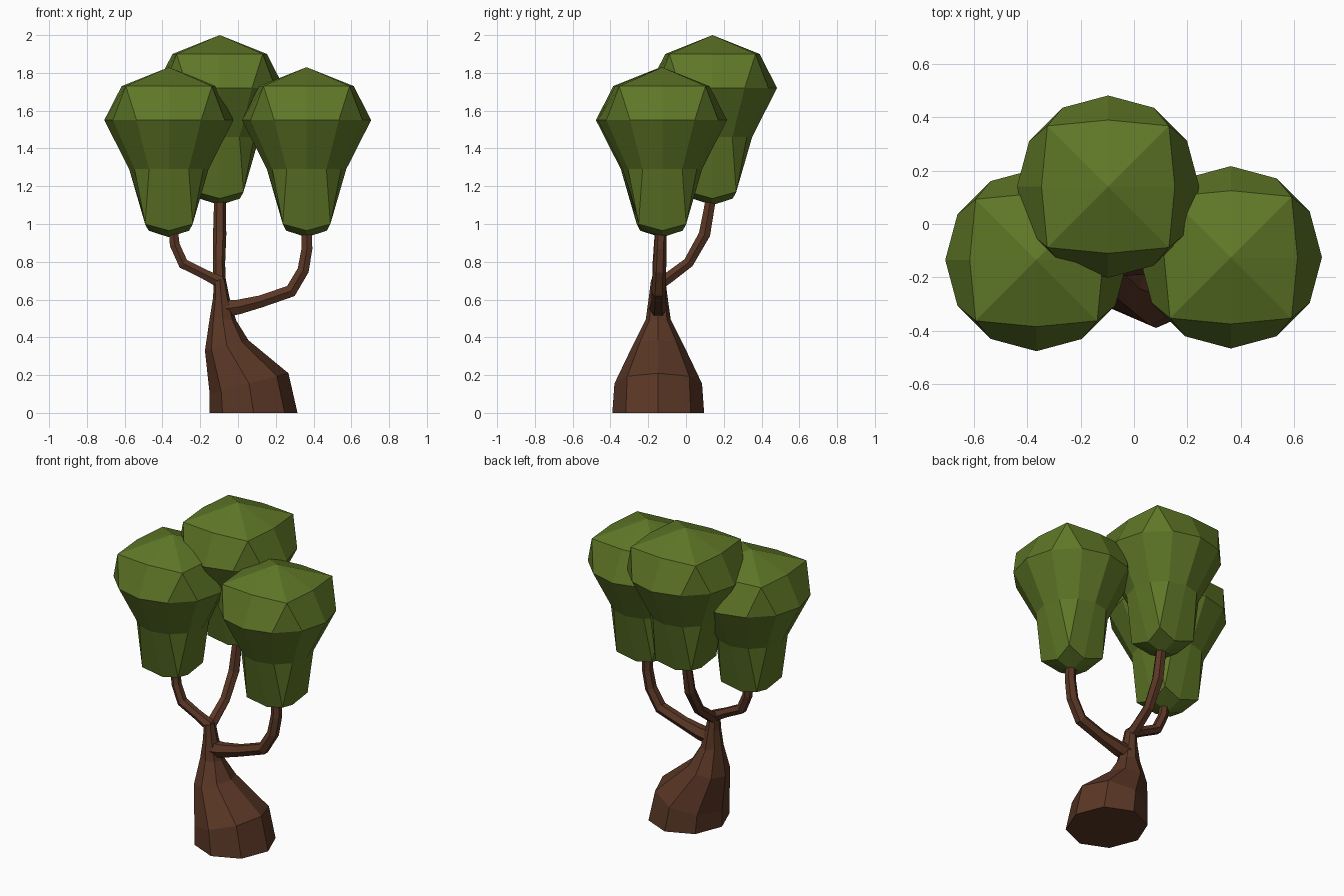
import bpy, bmesh, math
from mathutils import Vector

if "Cube" in bpy.data.objects:
    bpy.data.objects.remove(bpy.data.objects["Cube"])


def material(name, rgb):
    m = bpy.data.materials.new(name)
    m.diffuse_color = (*rgb, 1)
    m.use_nodes = True
    m.node_tree.nodes["Principled BSDF"].inputs["Base Color"].default_value = m.diffuse_color
    return m


BARK = material("brown bark", (0.102, 0.038, 0.019))
LEAF = material("leaf green", (0.114, 0.185, 0.020))


def loft(name, rings, mat, start=None, end=None):
    """Skin a list of equal-length rings; ends close to a point or a flat cap."""
    bm = bmesh.new()
    loops = [[bm.verts.new(p) for p in r] for r in rings]
    n = len(loops[0])
    for a, b in zip(loops, loops[1:]):
        for i in range(n):
            j = (i + 1) % n
            bm.faces.new((a[i], a[j], b[j], b[i]))
    for loop, tip in ((loops[0], start), (loops[-1], end)):
        if tip is None:
            bm.faces.new(loop)
        else:
            t = bm.verts.new(tip)
            for i in range(n):
                bm.faces.new((loop[i], loop[(i + 1) % n], t))
    bmesh.ops.remove_doubles(bm, verts=bm.verts, dist=0.0005)
    bmesh.ops.recalc_face_normals(bm, faces=bm.faces)
    me = bpy.data.meshes.new(name)
    bm.to_mesh(me)
    bm.free()
    me.materials.append(mat)
    ob = bpy.data.objects.new(name, me)
    bpy.context.collection.objects.link(ob)
    return ob


def round_ring(r, z):
    return [Vector((r * math.cos(k * math.pi / 6), r * math.sin(k * math.pi / 6), z))
            for k in range(12)]


def square_ring(corner, z, mid, zmid):
    """Square with edge midpoints; each corner is doubled to match a 12-gon."""
    pts = []
    for k in range(12):
        if k % 3 == 0:
            a, r, h = k * math.pi / 6, mid, zmid
        else:
            a, r, h = (k // 3 + 0.5) * math.pi / 2, corner * math.sqrt(2), z
        pts.append(Vector((r * math.cos(a), r * math.sin(a), h)))
    return pts


def crown(name, x, y, dz):
    rings = [square_ring(0.126, 1.0, 0.108, 0.965), round_ring(0.21, 1.29),
             round_ring(0.342, 1.55), square_ring(0.228, 1.73, 0.25, 1.73)]
    ob = loft(name, rings, LEAF, (0, 0, 0.93), (0, 0, 1.83))
    ob.location = (x, y, dz)


def branch(name, path, radii, sides=6):
    """Tube along a path given as points with one radius each."""
    path = [Vector(p) for p in path]
    rings = []
    for i, p in enumerate(path):
        t = (path[min(i + 1, len(path) - 1)] - path[max(i - 1, 0)]).normalized()
        ref = Vector((0, 1, 0)) if abs(t.y) < 0.1 else Vector((1, 0, 0))
        u = (ref - t * ref.dot(t)).normalized()
        v = t.cross(u)
        rings.append([p + radii[i] * (u * math.cos(k * math.tau / sides)
                                      + v * math.sin(k * math.tau / sides))
                      for k in range(sides)])
    loft(name, rings, BARK)


# Leaf crowns: one shape placed three times
crown("left_crown", -0.366, -0.135, 0)
crown("right_crown", 0.363, -0.125, 0)
crown("back_crown", -0.097, 0.140, 0.17)

# Leaning trunk: octagons tilted between a left and a right edge point
# (left x, left z, right x, right z, half depth)
trunk_rings = []
for lx, lz, rx, rz, d in ((-0.15, 0, 0.315, 0, 0.243),
                          (-0.15, 0.10, 0.267, 0.21, 0.232),
                          (-0.175, 0.33, 0.055, 0.385, 0.135),
                          (-0.15, 0.50, -0.01, 0.49, 0.066),
                          (-0.132, 0.61, -0.045, 0.61, 0.050),
                          (-0.128, 0.70, -0.065, 0.71, 0.038)):
    ring = []
    for k in range(8):
        c, s = math.cos(k * math.pi / 4), math.sin(k * math.pi / 4)
        f = (c + 1) / 2
        ring.append(Vector((lx + (rx - lx) * f, -0.147 + d * s, lz + (rz - lz) * f)))
    trunk_rings.append(ring)
loft("trunk", trunk_rings, BARK)

# Branches running from the trunk into the crowns
branch("right_branch",
       [(-0.09, -0.147, 0.55), (0.0, -0.147, 0.56), (0.12, -0.147, 0.59),
        (0.28, -0.145, 0.645), (0.345, -0.14, 0.755), (0.365, -0.135, 0.87),
        (0.363, -0.13, 1.02)],
       [0.052, 0.045, 0.037, 0.038, 0.035, 0.033, 0.028])
branch("left_branch",
       [(-0.09, -0.147, 0.69), (-0.18, -0.147, 0.735), (-0.29, -0.145, 0.79),
        (-0.335, -0.14, 0.89), (-0.348, -0.135, 1.02)],
       [0.036, 0.030, 0.032, 0.030, 0.026])
branch("back_branch",
       [(-0.097, -0.147, 0.68), (-0.10, -0.10, 0.71), (-0.10, 0.013, 0.795),
        (-0.097, 0.098, 0.945), (-0.095, 0.14, 1.18)],
       [0.036, 0.034, 0.032, 0.035, 0.030])
